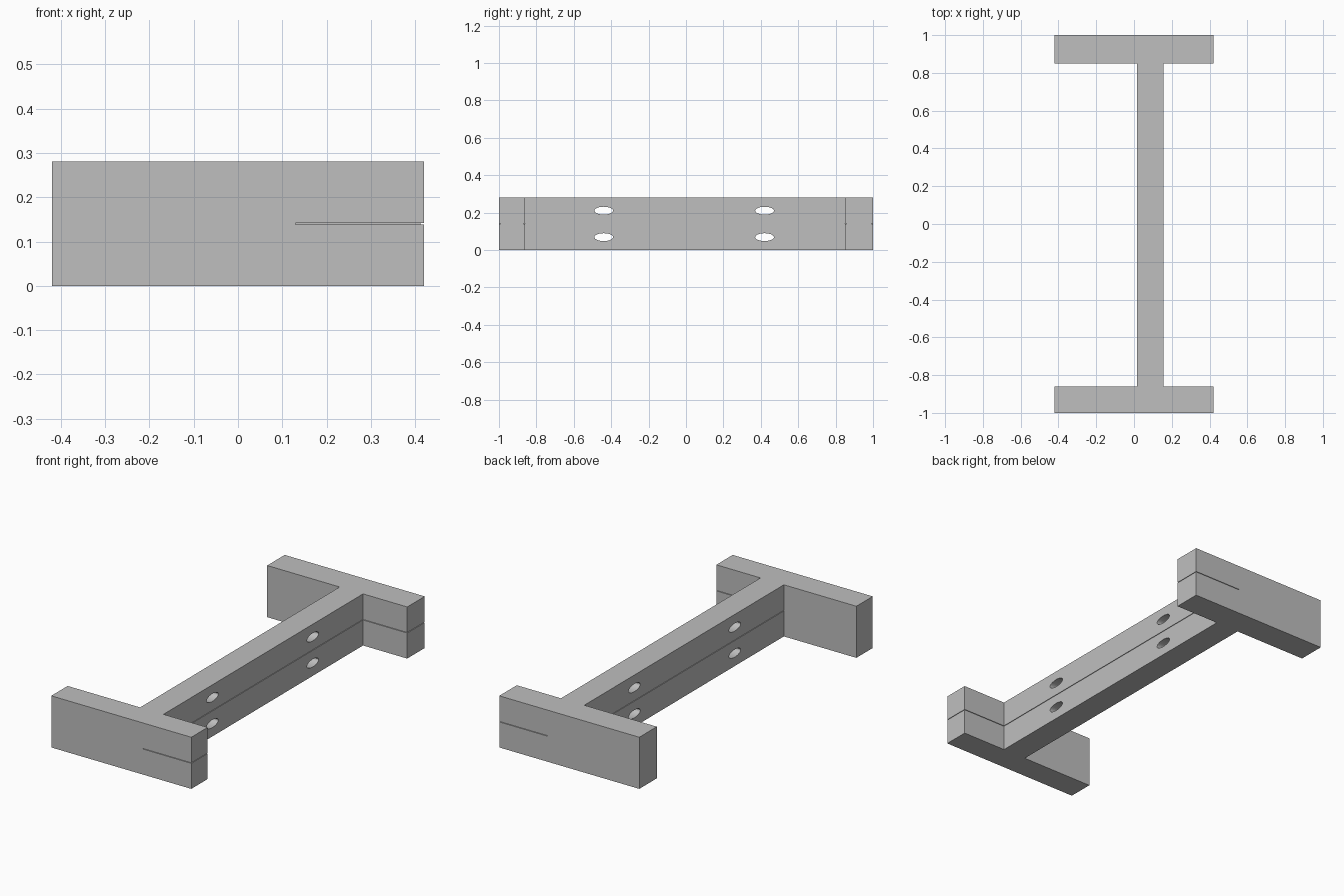
import bpy, bmesh

cube = bpy.data.objects.get("Cube")
if cube:
    bpy.data.objects.remove(cube, do_unlink=True)

grey = bpy.data.materials.new("plain_grey")
grey.use_nodes = True
grey.diffuse_color = (0.52, 0.52, 0.52, 1)
grey.node_tree.nodes["Principled BSDF"].inputs["Base Color"].default_value = grey.diffuse_color

LEFT, RIGHT = -0.42, 0.42            # flange ends
WEB_A, WEB_B = 0.015, 0.155          # web faces
SPLIT = 0.13                         # where the seam stops on the flanges
FRONT, BACK = -0.86, 0.85            # inner flange faces
TOP, SEAM, GAP = 0.28, 0.14, 0.0015


def prism(name, outline, z0, z1):
    """Extrude a flat outline upward into a solid."""
    bm = bmesh.new()
    face = bm.faces.new([bm.verts.new((x, y, z0)) for x, y in outline])
    ext = bmesh.ops.extrude_face_region(bm, geom=[face])
    verts = [v for v in ext["geom"] if isinstance(v, bmesh.types.BMVert)]
    bmesh.ops.translate(bm, verts=verts, vec=(0, 0, z1 - z0))
    bmesh.ops.recalc_face_normals(bm, faces=bm.faces)
    mesh = bpy.data.meshes.new(name)
    bm.to_mesh(mesh)
    bm.free()
    mesh.materials.append(grey)
    obj = bpy.data.objects.new(name, mesh)
    bpy.context.collection.objects.link(obj)
    return obj


def box(name, x0, x1, y0, y1, z0, z1):
    return prism(name, [(x0, y0), (x1, y0), (x1, y1), (x0, y1)], z0, z1)


# Web with the two seamed flange arms, as a flat outline
channel = [(WEB_A, FRONT), (SPLIT, FRONT), (SPLIT, -1), (RIGHT, -1),
           (RIGHT, FRONT), (WEB_B, FRONT), (WEB_B, BACK), (RIGHT, BACK),
           (RIGHT, 1), (SPLIT, 1), (SPLIT, BACK), (WEB_A, BACK)]

# Stacked halves, each with two oval slots through the web
for name, z0, z1 in (("lower_half", 0, SEAM - GAP), ("upper_half", SEAM + GAP, TOP)):
    half = prism(name, channel, z0, z1)
    for y in (-0.44, 0.42):
        bpy.ops.mesh.primitive_cylinder_add(vertices=32, radius=1, depth=0.4,
                                            location=(0.085, y, (z0 + z1) / 2),
                                            rotation=(0, 1.5708, 0))
        cutter = bpy.context.object
        cutter.name = "slot_cutter"
        cutter.scale = (0.021, 0.05, 1)
        cutter.data.materials.append(grey)
        cutter.hide_render = True
        mod = half.modifiers.new("slot", 'BOOLEAN')
        mod.operation = 'DIFFERENCE'
        mod.solver = 'EXACT'
        mod.object = cutter
        bpy.context.view_layer.objects.active = half
        bpy.ops.object.modifier_apply(modifier=mod.name)
        bpy.data.objects.remove(cutter, do_unlink=True)

# Full-height flange blocks
box("front_flange_block", LEFT, SPLIT, -1, FRONT, 0, TOP)
box("back_flange_block", LEFT, SPLIT, BACK, 1, 0, TOP)

# Recessed cores that close the seam
IN = 0.008
za, zb = SEAM - GAP, SEAM + GAP
box("web_seam_core", WEB_A + IN, WEB_B - IN, FRONT, BACK, za, zb)
box("front_seam_core", SPLIT, RIGHT - IN, -1 + IN, FRONT - IN, za, zb)
box("back_seam_core", SPLIT, RIGHT - IN, BACK + IN, 1 - IN, za, zb)
